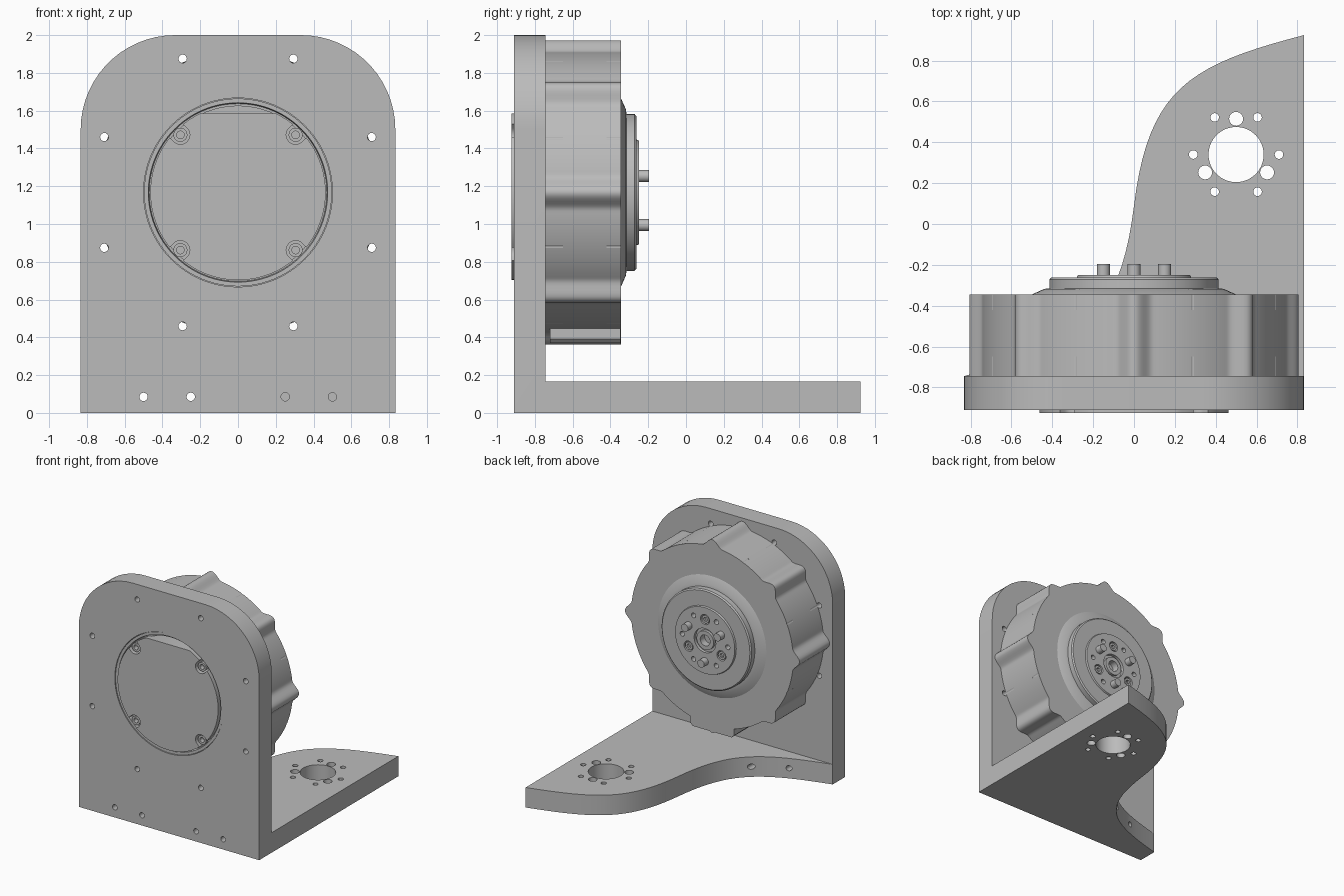
import bpy, bmesh
from math import sin, cos, pi, radians, sqrt, asin
from mathutils import Vector

cube = bpy.data.objects.get("Cube")
if cube:
    bpy.data.objects.remove(cube)

grey = bpy.data.materials.new("machined grey")
grey.use_nodes = True
COLOUR = (0.5, 0.5, 0.5, 1)
grey.diffuse_color = COLOUR
grey.node_tree.nodes["Principled BSDF"].inputs["Base Color"].default_value = COLOUR

CZ = 1.167            # height of the motor axis
PLATE = (-0.91, -0.745)


def finish(name, bm, smooth=True):
    bmesh.ops.recalc_face_normals(bm, faces=bm.faces[:])
    mesh = bpy.data.meshes.new(name)
    bm.to_mesh(mesh)
    bm.free()
    mesh.materials.append(grey)
    ob = bpy.data.objects.new(name, mesh)
    bpy.context.collection.objects.link(ob)
    if smooth:
        shade(ob)
    return ob


def shade(ob):
    bpy.ops.object.select_all(action='DESELECT')
    ob.select_set(True)
    bpy.context.view_layer.objects.active = ob
    bpy.ops.object.shade_smooth_by_angle(angle=radians(30))


def prisms(name, items, axis='y', smooth=True):
    """Extrude each (outline, low, high) along the axis into one object."""
    bm = bmesh.new()
    for pts, lo, hi in items:
        put = (lambda a, b, h: (a, h, b)) if axis == 'y' else (lambda a, b, h: (a, b, h))
        rings = [[bm.verts.new(put(a, b, h)) for a, b in pts] for h in (lo, hi)]
        n = len(pts)
        for ring in rings:
            bm.faces.new(ring)
        for i in range(n):
            j = (i + 1) % n
            bm.faces.new((rings[0][i], rings[0][j], rings[1][j], rings[1][i]))
    return finish(name, bm, smooth)


def circle(a, b, r, n=24):
    return [(a + r * cos(2 * pi * i / n), b + r * sin(2 * pi * i / n)) for i in range(n)]


def polar(r, degrees, a=0, b=CZ):
    return a + r * cos(radians(degrees)), b + r * sin(radians(degrees))


def lathe(name, profile, steps=96):
    """Turn a (radius, y) profile about the motor axis."""
    bm = bmesh.new()
    vs = [bm.verts.new((r, y, CZ)) for r, y in profile]
    es = [bm.edges.new(p) for p in zip(vs, vs[1:])]
    bmesh.ops.spin(bm, geom=vs + es, cent=(0, 0, CZ), axis=(0, 1, 0),
                   angle=2 * pi, steps=steps, use_duplicate=False)
    bmesh.ops.remove_doubles(bm, verts=bm.verts[:], dist=1e-4)
    return finish(name, bm)


def boolean(ob, tool, operation='DIFFERENCE'):
    mod = ob.modifiers.new("cut", 'BOOLEAN')
    mod.operation, mod.object, mod.solver = operation, tool, 'EXACT'
    bpy.context.view_layer.objects.active = ob
    bpy.ops.object.modifier_apply(modifier=mod.name)
    bpy.data.objects.remove(tool)
    shade(ob)


# Bracket: upright plate with two round top corners
W, R = 0.833, 0.5
corner = [(W - R + R * cos(radians(t)), 2 - R + R * sin(radians(t))) for t in range(0, 91, 6)]
outline = [(W, 0)] + corner + [(-x, z) for x, z in reversed(corner)] + [(-W, 0)]
bracket = prisms("bracket", [(outline, *PLATE)])

# Foot: S-shaped edge, one half curve turned about its middle for the other
ctrl = [Vector(p) for p in ((0, 0.09), (0.07, 0.66), (0.27, 0.78), (W, 0.925))]
half = []
for i in range(21):
    t = i / 20
    half.append(sum((c * k * t ** j * (1 - t) ** (3 - j)
                     for j, (c, k) in enumerate(zip(ctrl, (1, 3, 3, 1)))), Vector((0, 0))))
edge = [tuple(p) for p in reversed(half)] + [(-p.x, 0.18 - p.y) for p in half[1:]]
foot = prisms("foot", [(edge + [(-W, -0.8), (W, -0.8)], 0, 0.167)], 'z')
boolean(bracket, foot, 'UNION')

# Plate holes: motor opening, mounting holes, and screws into the foot
holes = [(circle(0, CZ, 0.5, 96), -1, -0.6)]
holes += [(circle(*polar(0.766, 22.5 + 45 * k), 0.022), -1, -0.7) for k in range(8)]
holes += [(circle(x, 0.085, 0.022), -1, -0.4) for x in (-0.5, -0.25, 0.25, 0.5)]
boolean(bracket, prisms("plate_cutter", holes))

# Foot holes: a bore ringed by three dowel holes and six screw holes
HX, HY = 0.5, 0.34
holes = [(circle(HX, HY, 0.135, 64), -0.1, 0.3)]
holes += [(circle(*polar(0.175, 90 + 120 * k, HX, HY), 0.034), -0.1, 0.3) for k in range(3)]
holes += [(circle(*polar(0.21, 60 * k, HX, HY), 0.021), -0.1, 0.3) for k in range(6)]
boolean(bracket, prisms("foot_cutter", holes, 'z'))

# Motor housing: drum with eight screw lobes
BR = 0.748
drum = []
for i in range(360):
    off = ((i - 22.5 + 22.5) % 45 - 22.5) * pi / 180 * BR
    off = abs(off)
    bump = 0.5 * (1 + cos(pi * off / 0.095)) if off < 0.095 else 0
    drum.append(polar(BR + 0.058 * bump, i + 22.5))
housing = prisms("motor_housing", [(drum, -0.745, -0.345)])
holes = [(circle(*polar(0.766, 22.5 + 45 * k), 0.02), lo, hi)
         for k in range(8) for lo, hi in ((-0.8, -0.65), (-0.42, -0.3))]
boolean(housing, prisms("housing_cutter", holes))

# Cable block under the housing
block = [(-0.2, 0.5), (-0.2, 0.39), (-0.18, 0.37), (0.18, 0.37), (0.2, 0.39), (0.2, 0.5)]
prisms("cable_block", [(block, -0.72, -0.346)])

# Output hub: cone, disc and stepped centre
hub = lathe("output_hub", [
    (0, -0.36), (0.5, -0.36), (0.5, -0.345), (0.44, -0.318), (0.415, -0.315),
    (0.415, -0.272), (0.405, -0.263), (0.28, -0.263), (0.275, -0.25), (0.1, -0.25),
    (0.1, -0.275), (0.078, -0.275), (0.078, -0.252), (0.045, -0.252), (0.045, -0.31), (0, -0.31)])
holes = [(circle(*polar(0.175, 90 + 120 * k), 0.042), -0.285, -0.2) for k in range(3)]
holes += [(circle(*polar(0.21, 60 * k), 0.02), -0.3, -0.2) for k in range(6)]
boolean(hub, prisms("hub_cutter", holes))

# Hub screws with sockets, and drive pins
screws = prisms("hub_screws", [(circle(*polar(0.175, 90 + 120 * k), 0.033), -0.29, -0.255)
                               for k in range(3)])
boolean(screws, prisms("socket_cutter", [(circle(*polar(0.175, 90 + 120 * k), 0.018, 6), -0.275, -0.2)
                                         for k in range(3)]))
prisms("drive_pins", [(circle(*polar(0.173, 30 + 120 * k), 0.032), -0.28, -0.195) for k in range(3)])

# Front collar sitting in the plate opening
lathe("front_collar", [(0, -0.74), (0.497, -0.74), (0.497, -0.905), (0.475, -0.905),
                       (0.47, -0.88), (0.457, -0.88), (0.457, -0.8), (0, -0.8)])

# Front cover: round with a flat top and four screw notches
CR, FLAT = 0.464, 0.418
start = asin(FLAT / CR)
sweep = pi + 2 * start
cover_pts = [(CR * cos(start - sweep * i / 80), CZ + CR * sin(start - sweep * i / 80)) for i in range(81)]
cover = prisms("front_cover", [(cover_pts, -0.925, -0.79)])
spots = [(sx * 0.305, CZ + sz * 0.305) for sx in (-1, 1) for sz in (-1, 1)]
notches = []
for x, z in spots:
    # slot rounded at the screw and open towards the rim
    d = Vector((x, z - CZ)).normalized()
    n = Vector((-d.y, d.x))
    c = Vector((x, z))
    arc = [c + 0.05 * (n * cos(a) - d * sin(a)) for a in (pi * i / 12 for i in range(13))]
    notches.append(([tuple(p) for p in arc + [c - 0.05 * n + 0.15 * d, c + 0.05 * n + 0.15 * d]],
                    -1, -0.83))
boolean(cover, prisms("notch_cutter", notches))
bosses = prisms("cover_screws", [(circle(x, z, 0.037), -0.91, -0.79) for x, z in spots])
boolean(bosses, prisms("boss_cutter", [(circle(x, z, 0.02), -1, -0.87) for x, z in spots]))
